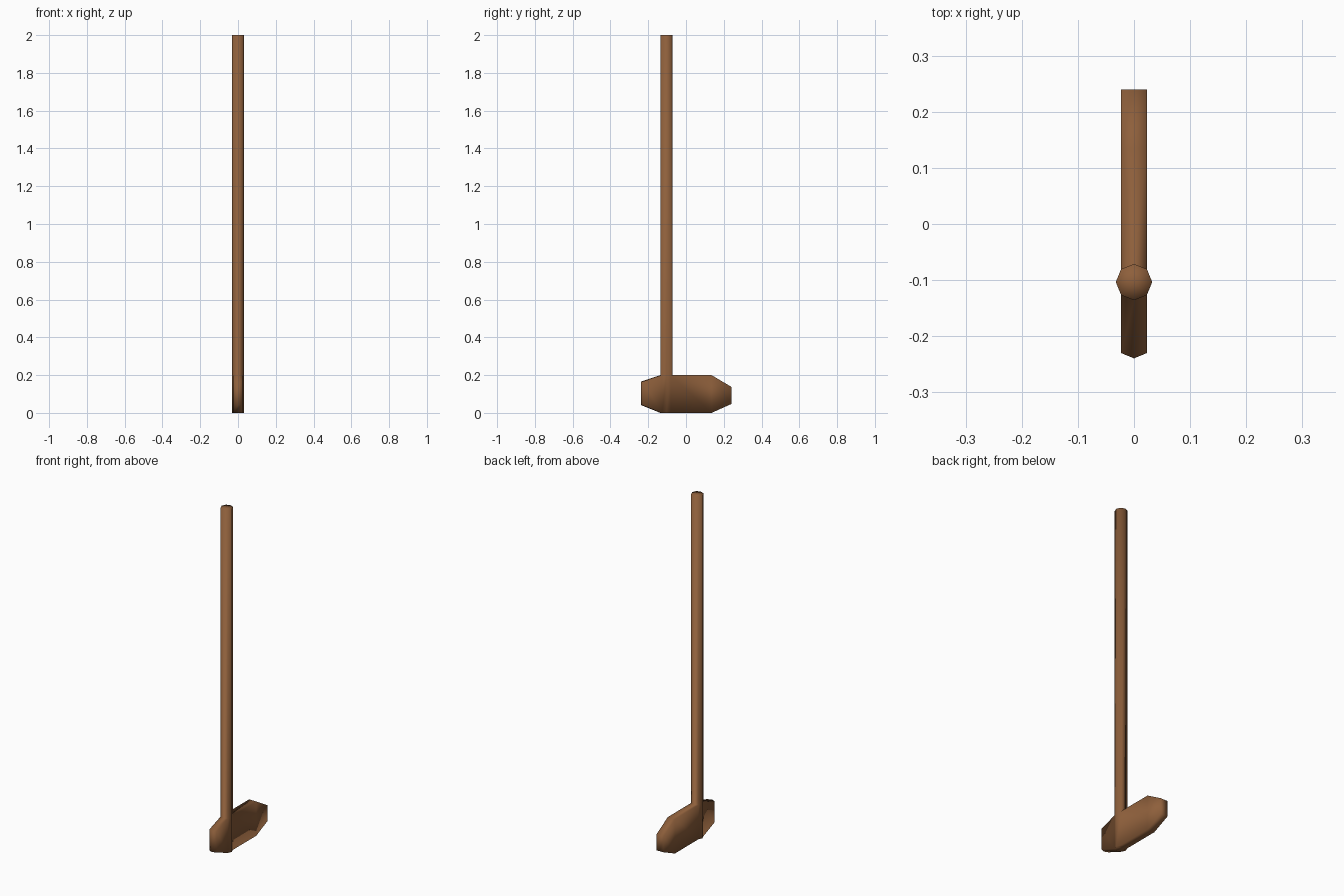
import bpy, bmesh, math

if "Cube" in bpy.data.objects:
    bpy.data.objects.remove(bpy.data.objects["Cube"])

R, CY, HEAD_TOP, TOP = 0.0325, -0.1035, 0.2, 2.0
bm = bmesh.new()

# Octagonal shaft, ringed at the floor, the top of the head and the tip
rings = []
for z in (0, HEAD_TOP, TOP):
    rings.append([bm.verts.new((R * math.cos(i * math.pi / 4),
                                CY + R * math.sin(i * math.pi / 4), z))
                  for i in range(8)])
sides = []
for lo, hi in zip(rings, rings[1:]):
    sides.append([bm.faces.new((lo[i], lo[(i + 1) % 8], hi[(i + 1) % 8], hi[i]))
                  for i in range(8)])
bm.faces.new(rings[0][::-1])
tip = bm.verts.new((0, CY, TOP))
for i in range(8):
    bm.faces.new((rings[2][i], rings[2][(i + 1) % 8], tip))


def extrude(faces, place):
    """Extrude a face region and move its new points with place(y, is_top)."""
    new = bmesh.ops.extrude_face_region(bm, geom=faces)["geom"]
    for v in (g for g in new if isinstance(g, bmesh.types.BMVert)):
        v.co.y, v.co.z = place(v.co.y, v.co.z > 0.1)
    bmesh.ops.delete(bm, geom=[f for f in faces if f.is_valid], context='FACES')
    return [g for g in new if isinstance(g, bmesh.types.BMFace)]


# Short front nose, tapering in height
extrude(sides[0][5:7], lambda y, top: (y - 0.1035, 0.165 if top else 0.042))

# Long back block, then its tapered flat end
back = extrude(sides[0][1:3], lambda y, top: (0.135, HEAD_TOP if top else 0))
extrude(back, lambda y, top: (0.24, 0.138 if top else 0.047))

bmesh.ops.recalc_face_normals(bm, faces=bm.faces)
for f in bm.faces:
    f.smooth = True
mesh = bpy.data.meshes.new("wooden_mallet")
bm.to_mesh(mesh)
bm.free()

# Brown wood
wood = bpy.data.materials.new("wood")
wood.diffuse_color = (0.27, 0.115, 0.044, 1)
wood.use_nodes = True
wood.node_tree.nodes["Principled BSDF"].inputs["Base Color"].default_value = wood.diffuse_color
mesh.materials.append(wood)
obj = bpy.data.objects.new("wooden_mallet", mesh)
bpy.context.collection.objects.link(obj)
